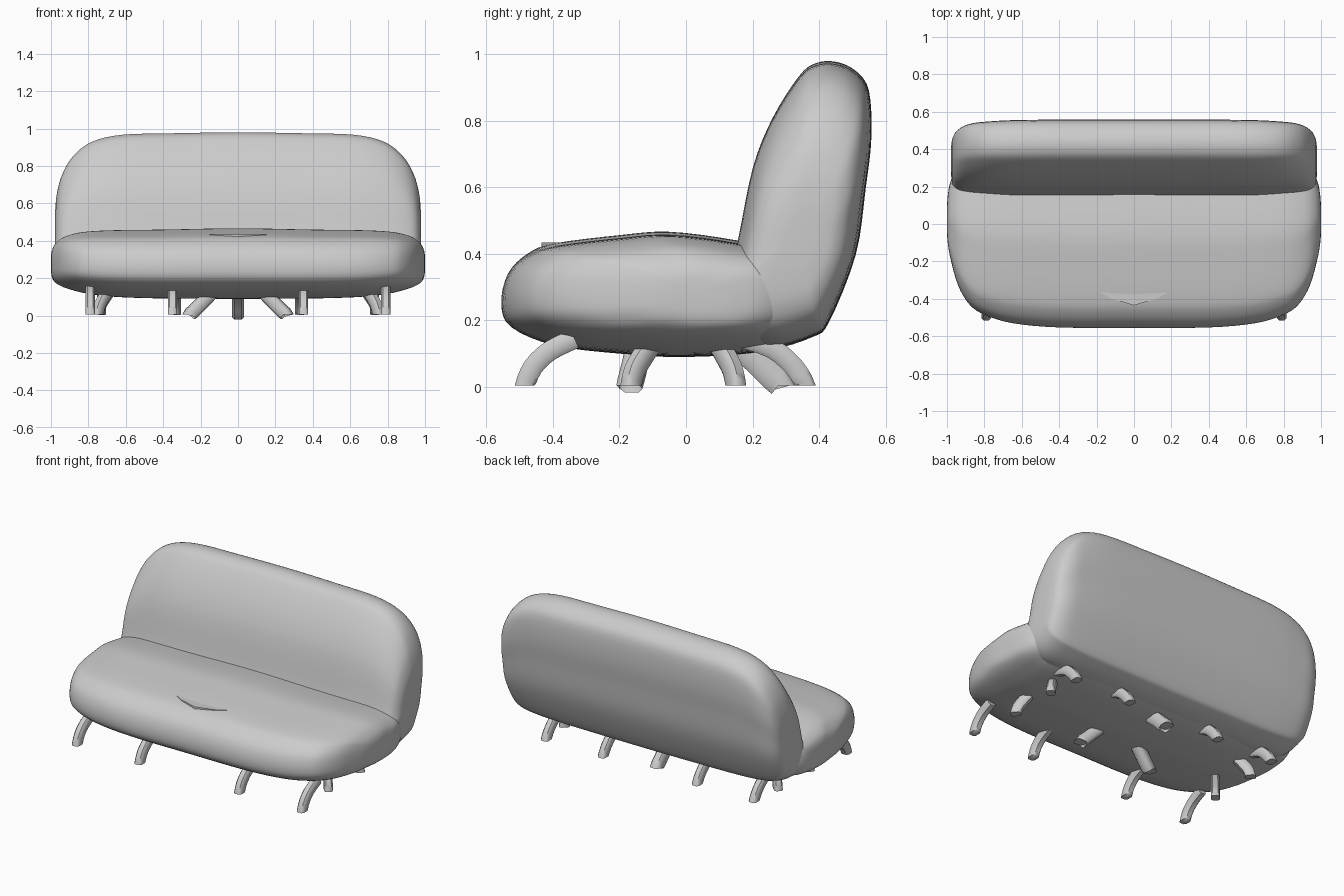
import bpy, bmesh, math
from mathutils import Vector

if "Cube" in bpy.data.objects:
    bpy.data.objects.remove(bpy.data.objects["Cube"])


def catmull(pts, steps, closed):
    """Smooth curve through points of any dimension."""
    n, out = len(pts), []
    for i in range(n if closed else n - 1):
        get = (lambda k: pts[k % n]) if closed else (lambda k: pts[max(0, min(n - 1, k))])
        p = [get(i + k) for k in (-1, 0, 1, 2)]
        for s in range(steps):
            t = s / steps
            out.append([0.5 * (2 * b + (c - a) * t + (2 * a - 5 * b + 4 * c - d) * t * t
                               + (3 * b - a - 3 * c + d) * t ** 3) for a, b, c, d in zip(*p)])
    if not closed:
        out.append(list(pts[-1]))
    return out


def finish(name, bm, angle=None):
    bmesh.ops.recalc_face_normals(bm, faces=bm.faces)
    me = bpy.data.meshes.new(name)
    bm.to_mesh(me)
    bm.free()
    ob = bpy.data.objects.new(name, me)
    bpy.context.collection.objects.link(ob)
    for f in me.polygons:
        f.use_smooth = True
    if angle:
        bpy.ops.object.select_all(action='DESELECT')
        bpy.context.view_layer.objects.active = ob
        ob.select_set(True)
        bpy.ops.object.shade_smooth_by_angle(angle=math.radians(angle))
    return ob


def skin(bm, rings):
    rows = [[bm.verts.new(p) for p in r] for r in rings]
    n = len(rows[0])
    for a, b in zip(rows, rows[1:]):
        for i in range(n):
            bm.faces.new((a[i], a[(i + 1) % n], b[(i + 1) % n], b[i]))
    bm.faces.new(rows[0][::-1])
    bm.faces.new(rows[-1])


def cushion(name, profile, stations):
    """Side profile fitted to (x, ymin, ymax, zmin, zmax) boxes, mirrored in x."""
    prof = catmull(profile, 4, True)
    ys, zs = [p[0] for p in prof], [p[1] for p in prof]
    unit = [((y - min(ys)) / (max(ys) - min(ys)), (z - min(zs)) / (max(zs) - min(zs)))
            for y, z in prof]
    full = [(-s[0],) + s[1:] for s in stations[::-1]] + stations[1:]
    rings = [[(x, y0 + u * (y1 - y0), z0 + v * (z1 - z0)) for u, v in unit]
             for x, y0, y1, z0, z1 in catmull(full, 4, False)]
    bm = bmesh.new()
    skin(bm, rings)
    return finish(name, bm)


def leg(name, foot, direction, path, width=0.05, thick=0.06):
    """Curved bar rising from a foot; path holds (distance, height)."""
    d = Vector((*direction, 0)).normalized()
    side = Vector((-d.y, d.x, 0)) * width / 2
    base = Vector((*foot, 0))
    pts = catmull(path, 3, False)
    rings = []
    for i, (r, z) in enumerate(pts):
        a, b = pts[max(0, i - 1)], pts[min(len(pts) - 1, i + 1)]
        t = Vector((b[0] - a[0], b[1] - a[1])).normalized()
        if i == 0:
            t = Vector((0, 1))
        nrm = (d * t.y - Vector((0, 0, t.x))) * thick / 2
        c = base + d * r + Vector((0, 0, z))
        rings.append([c + side * k + nrm * m for k, m in
                      ((-1, -.6), (-.6, -1), (.6, -1), (1, -.6), (1, .6), (.6, 1), (-.6, 1), (-1, .6))])
    bm = bmesh.new()
    skin(bm, rings)
    return finish(name, bm, 50)


# Seat cushion
cushion("seat",
        [(-.56, .25), (-.54, .34), (-.48, .40), (-.40, .43), (-.2, .455), (-.05, .465), (.15, .44),
         (.33, .40), (.40, .3), (.38, .18), (.25, .11), (0, .09), (-.2, .1), (-.4, .125), (-.53, .18)],
        [(0, -.555, .40, .09, .467), (.4, -.553, .40, .092, .46), (.65, -.53, .39, .10, .457),
         (.8, -.485, .37, .117, .45), (.88, -.43, .34, .135, .437), (.94, -.33, .30, .155, .415),
         (.98, -.19, .23, .18, .38), (.996, -.10, .15, .21, .345), (1.0, -.04, .08, .25, .31)])

# Backrest
cushion("backrest",
        [(.12, .3), (.155, .44), (.20, .66), (.26, .81), (.34, .935), (.39, .973), (.45, .977),
         (.51, .95), (.55, .89), (.557, .75), (.54, .6), (.51, .4), (.43, .2), (.38, .155),
         (.25, .12), (.14, .16)],
        [(0, .12, .558, .115, .98), (.35, .12, .558, .117, .975), (.62, .12, .556, .12, .967),
         (.78, .13, .548, .13, .93), (.88, .14, .535, .15, .855), (.94, .16, .505, .19, .755),
         (.968, .20, .465, .25, .655), (.977, .25, .42, .33, .57), (.979, .29, .38, .4, .51)])

# Curved legs: front row, rear row and end pairs
short = [(0, 0.005), (.025, .06), (.075, .108), (.15, .145)]
long = [(0, 0.005), (.035, .06), (.10, .115), (.2, .15)]
end = [(0, 0.005), (.015, .05), (.045, .09), (.08, .13)]
for sx, tag in ((-1, "left"), (1, "right")):
    for x, where in ((.79, "outer"), (.35, "inner")):
        leg(f"front_leg_{where}_{tag}", (sx * x, -.485), (0, 1), short)
    for x, where in ((.73, "outer"), (.33, "inner")):
        leg(f"rear_leg_{where}_{tag}", (sx * x, .36), (0, -1), long)
    leg(f"end_leg_front_{tag}", (sx * .75, -.165), (-sx * .7, .8), end)
    leg(f"end_leg_rear_{tag}", (sx * .75, .15), (-sx * .7, -.6), end)
    # Splayed centre legs
    leg(f"centre_leg_front_{tag}", (sx * .26, -.17), (-sx, .25),
        [(0, .005), (.03, .03), (.08, .08), (.12, .12)], .07, .07)
leg("centre_leg_rear", (0, .29), (0, -1), [(0, .005), (.03, .03), (.08, .08), (.14, .13)], .065, .08)

# Shallow fold on the seat front
bm = bmesh.new()
skin(bm, [[(x, y, z) for x, y in ((-.18, -.365), (-.12, -.40), (0, -.435), (.12, -.40), (.18, -.365))]
          for z in (.41, .435)])
finish("seat_fold", bm, 30)
